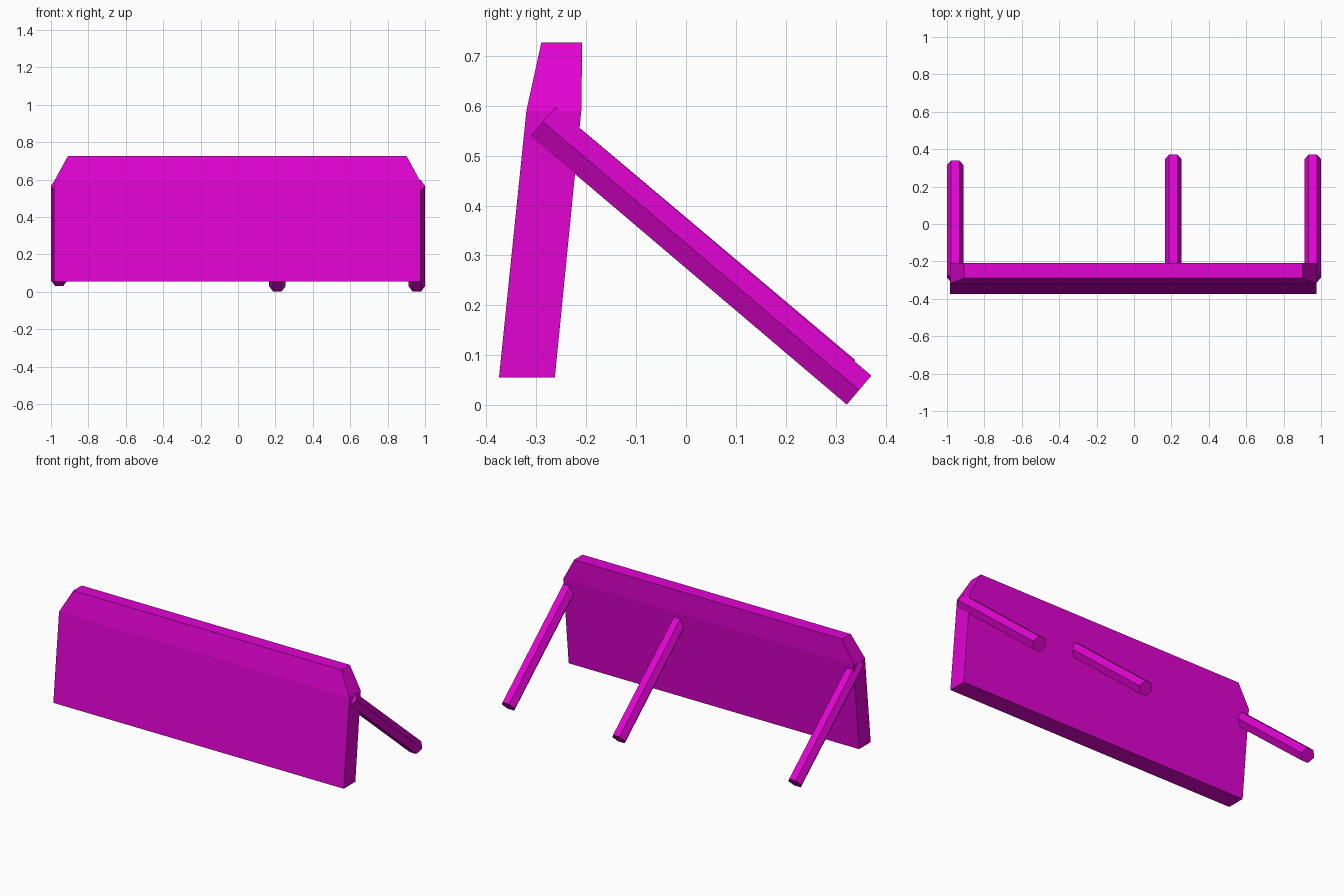
import bpy, bmesh
from math import cos, sin, pi
from mathutils import Vector

cube = bpy.data.objects.get("Cube")
if cube:
    bpy.data.objects.remove(cube, do_unlink=True)

magenta = bpy.data.materials.new("magenta")
magenta.use_nodes = True
colour = (0.75, 0.001, 0.64, 1)
magenta.diffuse_color = colour
magenta.node_tree.nodes["Principled BSDF"].inputs["Base Color"].default_value = colour


def loft(name, sections):
    """Skin a closed solid through matching rings of points."""
    bm = bmesh.new()
    rings = [[bm.verts.new(p) for p in section] for section in sections]
    bm.faces.new(rings[0])
    bm.faces.new(rings[-1])
    for low, high in zip(rings, rings[1:]):
        for i in range(len(low)):
            j = (i + 1) % len(low)
            bm.faces.new((low[i], low[j], high[j], high[i]))
    bmesh.ops.recalc_face_normals(bm, faces=bm.faces)
    mesh = bpy.data.meshes.new(name)
    bm.to_mesh(mesh)
    bm.free()
    mesh.materials.append(magenta)
    bpy.context.collection.objects.link(bpy.data.objects.new(name, mesh))


# Leaning board: stacked rectangles (half width, front y, back y, z)
LEVELS = [(0.98, -0.375, -0.263, 0.055),
          (0.98, -0.32, -0.21, 0.59),
          (0.905, -0.29, -0.208, 0.727)]
loft("board", [[(x - 0.004, y, z) for x, y in
                ((-w, front), (w, front), (w, back), (-w, back))]
               for w, front, back, z in LEVELS])


# Hexagonal props sloping down behind the board, a flat side facing up
def prop(name, x, y_end, z_end):
    start, end = Vector((x, -0.287, 0.568)), Vector((x, y_end, z_end))
    across = Vector((1, 0, 0))
    upward = across.cross(end - start).normalized()
    hexagon = [0.044 * (across * cos(i * pi / 3) + upward * sin(i * pi / 3))
               for i in range(6)]
    loft(name, [[centre + p for p in hexagon] for centre in (start, end)])


prop("right_prop", -0.956, 0.315, 0.061)
prop("middle_prop", 0.21, 0.347, 0.03)
prop("left_prop", 0.956, 0.347, 0.03)
